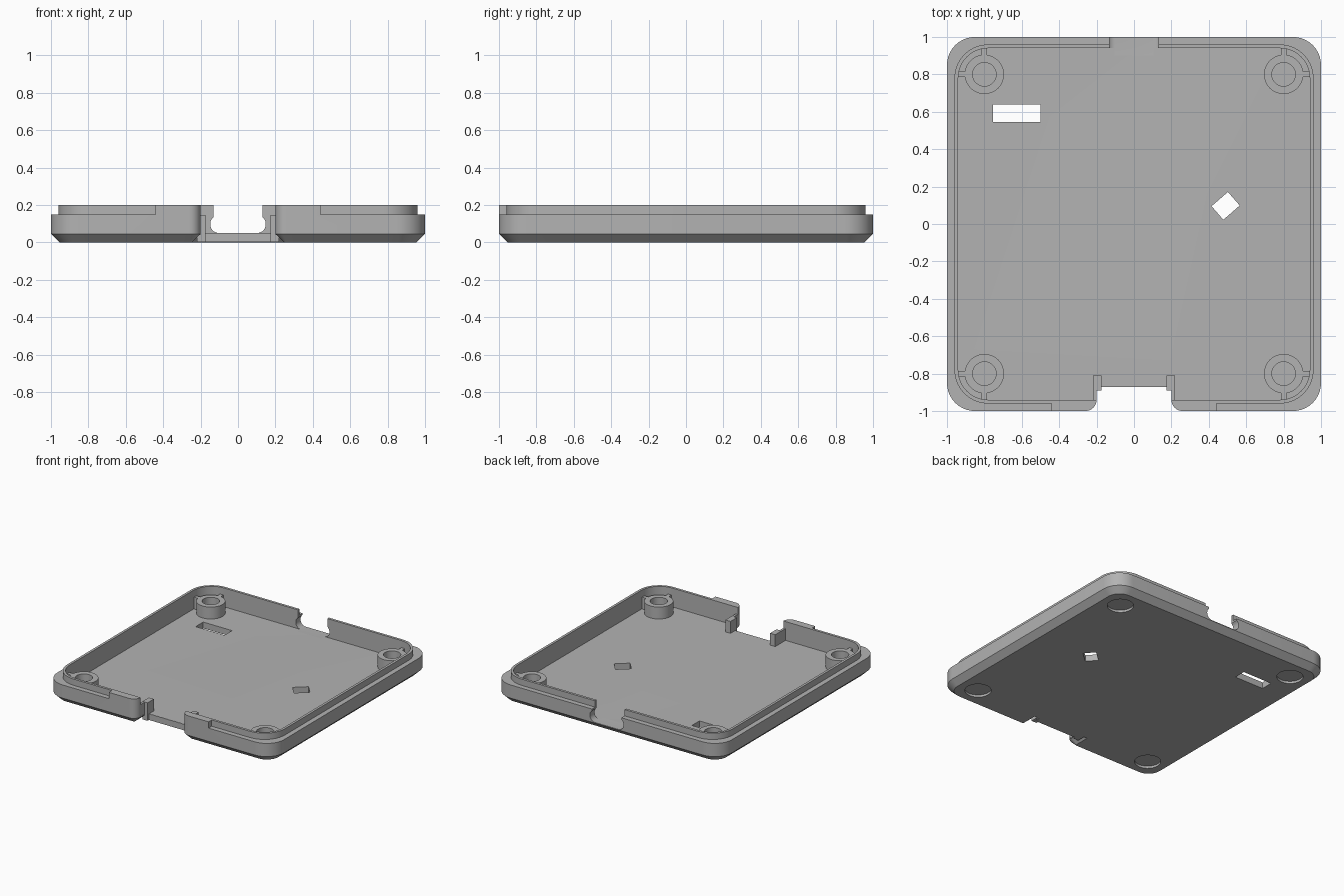
import bpy, bmesh, math
from mathutils import Vector, Matrix

if "Cube" in bpy.data.objects:
    bpy.data.objects.remove(bpy.data.objects["Cube"], do_unlink=True)

grey = bpy.data.materials.new("plain_grey")
grey.use_nodes = True
COLOUR = (0.45, 0.45, 0.45, 1)
grey.diffuse_color = COLOUR
grey.node_tree.nodes["Principled BSDF"].inputs["Base Color"].default_value = COLOUR


def rounded(corners, segs=10):
    """Polygon with right-angled corners (x, y, radius) filleted."""
    pts = []
    for i, (x, y, r) in enumerate(corners):
        p = Vector((x, y))
        if r == 0:
            pts.append(p)
            continue
        u = (Vector(corners[i - 1][:2]) - p).normalized()
        v = (Vector(corners[(i + 1) % len(corners)][:2]) - p).normalized()
        c = p + (u + v) * r
        for k in range(segs + 1):
            t = math.pi / 2 * k / segs
            pts.append(c - v * r * math.cos(t) - u * r * math.sin(t))
    return pts


def rect(x0, x1, y0, y1, r=0):
    return rounded([(x0, y0, r), (x1, y0, r), (x1, y1, r), (x0, y1, r)])


def circle(cx, cy, r, n=40):
    return [Vector((cx + r * math.cos(math.tau * k / n), cy + r * math.sin(math.tau * k / n)))
            for k in range(n)]


def finish(obj):
    obj.data.shade_smooth()
    obj.data.set_sharp_from_angle(angle=math.radians(30))


def loft(name, loops, along_y=False):
    """Solid through stacked (outline, height) loops, capped at both ends."""
    bm = bmesh.new()
    rings = [[bm.verts.new((p.x, h, p.y) if along_y else (p.x, p.y, h)) for p in pts]
             for pts, h in loops]
    n = len(rings[0])
    for a, b in zip(rings, rings[1:]):
        for i in range(n):
            j = (i + 1) % n
            bm.faces.new((a[i], a[j], b[j], b[i]))
    bm.faces.new(rings[0])
    bm.faces.new(rings[-1])
    bmesh.ops.recalc_face_normals(bm, faces=bm.faces)
    mesh = bpy.data.meshes.new(name)
    bm.to_mesh(mesh)
    bm.free()
    mesh.materials.append(grey)
    obj = bpy.data.objects.new(name, mesh)
    bpy.context.collection.objects.link(obj)
    finish(obj)
    return obj


def prism(name, pts, h0, h1, along_y=False):
    return loft(name, [(pts, h0), (pts, h1)], along_y)


def cut(target, cutter):
    mod = target.modifiers.new("cut", "BOOLEAN")
    mod.operation = "DIFFERENCE"
    mod.solver = "EXACT"
    mod.object = cutter
    bpy.context.view_layer.objects.active = target
    bpy.ops.object.modifier_apply(modifier=mod.name)
    bpy.data.objects.remove(cutter, do_unlink=True)


FLOOR, STEP, TOP = 0.05, 0.15, 0.2


def outline(d):
    """Tray outline with the front cutout, inset by d."""
    e, r, w, f = 1 - d, 0.15 - d, 0.2 + d, 0.06 - d
    return rounded([(e, -e, r), (e, e, r), (-e, e, r), (-e, -e, r),
                    (-w, -e, f), (-w, d - 0.87, 0), (w, d - 0.87, 0), (w, -e, f)])


# Tray body with chamfered underside
tray = loft("tray", [(outline(0.047), 0), (outline(0), 0.045), (outline(0), TOP)])
cut(tray, prism("cavity", rect(-0.94, 0.94, -0.94, 0.94, 0.16), FLOOR, 0.4))

# Stepped lip, left full width beside the front cutout
lip = rounded([(-0.44, -0.96, 0), (-0.96, -0.96, 0.18), (-0.96, 0.96, 0.18),
               (0.96, 0.96, 0.18), (0.96, -0.96, 0.18), (0.44, -0.96, 0)])
outer = [(0.44, -1.1), (1.1, -1.1), (1.1, 1.1), (-1.1, 1.1), (-1.1, -1.1), (-0.44, -1.1)]
cut(tray, prism("lip_step", [Vector(p) for p in outer] + lip, STEP, 0.4))

# Cable notch through the back wall
cut(tray, prism("notch_low", rect(-0.148, 0.148, FLOOR, 0.145, 0.045), 0.9, 1.1, True))
cut(tray, prism("notch_high", rect(-0.13, 0.13, 0.1, 0.4), 0.9, 1.1, True))

# Openings through the floor
cut(tray, prism("slot", rect(-0.755, -0.5, 0.545, 0.64), -0.1, 0.1))
turn = Matrix.Rotation(math.radians(41), 2)
diamond = [turn @ p + Vector((0.49, 0.097)) for p in rect(-0.058, 0.058, -0.048, 0.048)]
cut(tray, prism("diamond", diamond, -0.1, 0.1))

# Corner bosses, ribs to the walls, and round recesses underneath
for sx, side in ((1, "left"), (-1, "right")):
    for sy, end in ((1, "back"), (-1, "front")):
        x, y = 0.8 * sx, 0.8 * sy
        tag = f"{end}_{side}"
        cut(tray, prism("recess", circle(x, y, 0.095), -0.1, 0.018))
        boss = prism("boss_" + tag, circle(x, y, 0.105), 0.04, 0.145)
        cut(boss, prism("screw_hole", circle(x, y, 0.063), 0.0, 0.3))
        finish(boss)
        a, b = sorted((0.895 * sx, 0.95 * sx))
        prism("side_rib_" + tag, rect(a, b, y - 0.015, y + 0.015), 0.04, 0.144)
        a, b = sorted((0.895 * sy, 0.95 * sy))
        prism("end_rib_" + tag, rect(x - 0.015, x + 0.015, a, b), 0.04, 0.144)
    # Guide tabs beside the front cutout
    a, b = sorted((0.175 * sx, 0.22 * sx))
    prism("guide_tab_" + side, rect(a, b, -0.89, -0.81), 0.002, 0.145)
    a, b = sorted((0.201 * sx, 0.22 * sx))
    prism("guide_web_" + side, rect(a, b, -0.95, -0.885), 0.04, 0.144)
finish(tray)

# Square floor edge inside the front cutout
prism("floor_edge", rect(-0.2, 0.2, -0.871, -0.815), 0.001, 0.049)
